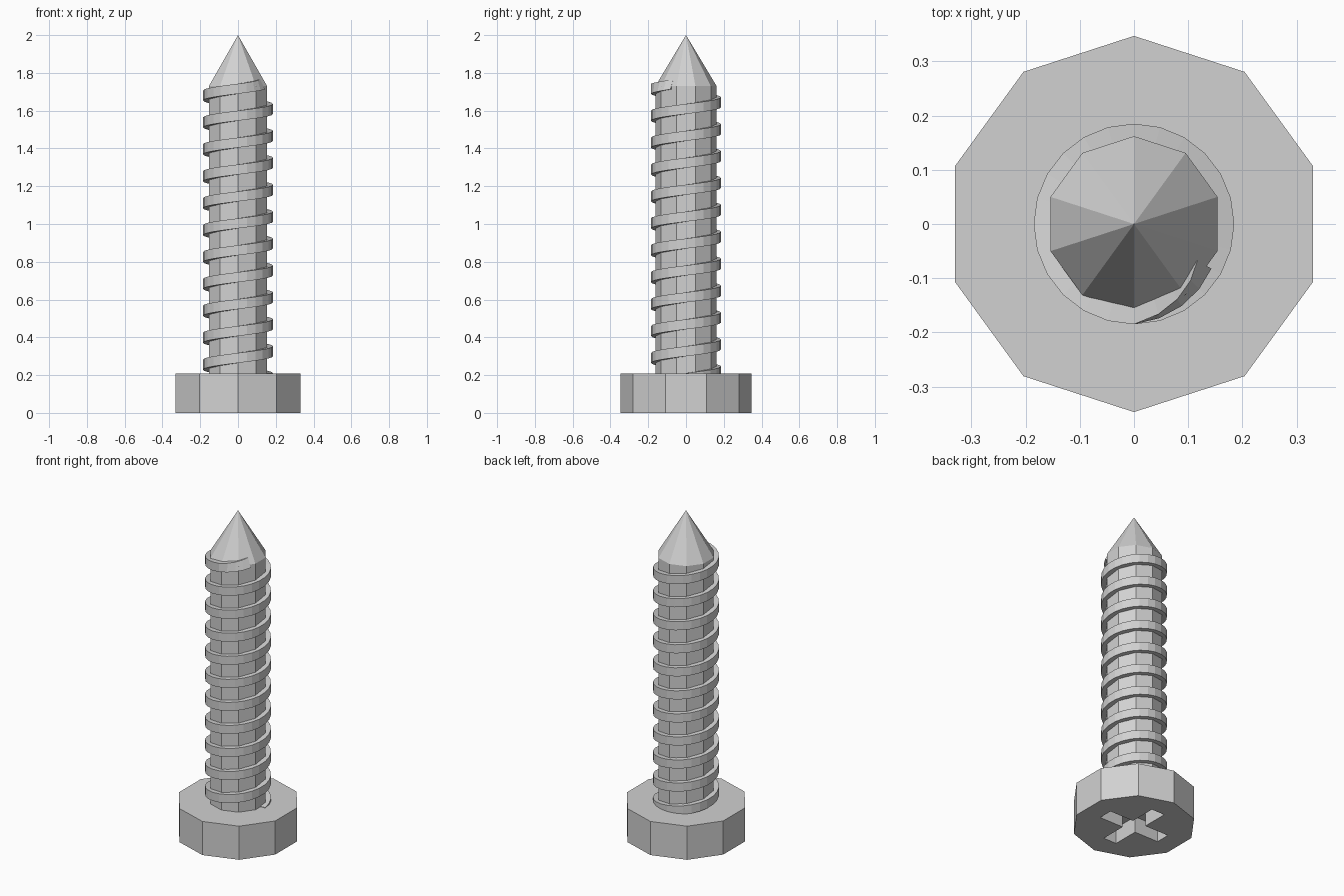
import bpy
import bmesh
from math import cos, sin, pi, radians

cube = bpy.data.objects.get("Cube")
if cube:
    bpy.data.objects.remove(cube, do_unlink=True)

steel = bpy.data.materials.new("light_grey_steel")
steel.use_nodes = True
colour = (0.64, 0.64, 0.64, 1)
steel.diffuse_color = colour
steel.node_tree.nodes["Principled BSDF"].inputs["Base Color"].default_value = colour

SIDES = 10
HEAD_R, HEAD_H = 0.347, 0.208
SHAFT_R, SHAFT_TOP, TIP = 0.162, 1.73, 2.0


def finish(name, bm):
    bmesh.ops.recalc_face_normals(bm, faces=bm.faces)
    mesh = bpy.data.meshes.new(name)
    bm.to_mesh(mesh)
    bm.free()
    mesh.materials.append(steel)
    obj = bpy.data.objects.new(name, mesh)
    bpy.context.collection.objects.link(obj)
    return obj


def ring(bm, radius, z):
    angles = [pi / 2 + 2 * pi * i / SIDES for i in range(SIDES)]
    return [bm.verts.new((radius * cos(a), radius * sin(a), z)) for a in angles]


def bridge(bm, low, high):
    n = len(low)
    for i in range(n):
        j = (i + 1) % n
        bm.faces.new((low[i], low[j], high[j], high[i]))


# Ten-sided head
bm = bmesh.new()
low, high = ring(bm, HEAD_R, 0), ring(bm, HEAD_R, HEAD_H)
bridge(bm, low, high)
bm.faces.new(low)
bm.faces.new(high)
head = finish("head", bm)

# Cross-shaped driver recess, cut into the underside of the head
ARM, HALF, DEPTH = 0.21, 0.045, 0.1
bm = bmesh.new()
outline = []
for k in range(4):
    c, s = round(cos(k * pi / 2)), round(sin(k * pi / 2))
    for x, y in ((ARM, -HALF), (ARM, HALF), (HALF, HALF)):
        outline.append((x * c - y * s, x * s + y * c))
low = [bm.verts.new((x, y, -0.05)) for x, y in outline]
high = [bm.verts.new((x, y, DEPTH)) for x, y in outline]
bridge(bm, low, high)
bm.faces.new(low)
bm.faces.new(high)
cutter = finish("recess_cutter", bm)
cutter.hide_render = True
cut = head.modifiers.new("recess", "BOOLEAN")
cut.operation = "DIFFERENCE"
cut.solver = "EXACT"
cut.object = cutter
bpy.context.view_layer.objects.active = head
bpy.ops.object.modifier_apply(modifier=cut.name)
bpy.data.objects.remove(cutter, do_unlink=True)

# Ten-sided shaft with a pointed tip
bm = bmesh.new()
low, high = ring(bm, SHAFT_R, HEAD_H), ring(bm, SHAFT_R, SHAFT_TOP)
bridge(bm, low, high)
bm.faces.new(low)
tip = bm.verts.new((0, 0, TIP))
for i in range(SIDES):
    bm.faces.new((high[i], high[(i + 1) % SIDES], tip))
finish("shaft", bm)

# Right-handed square thread, fading into the tip at its end
PITCH, THICK, OUTER, INNER = 0.1425, 0.053, 0.185, 0.125
END, STEP = 3930, 15
bm = bmesh.new()
previous = None
for degrees in range(0, END + 1, STEP):
    a = radians(degrees)
    z = 0.184 + PITCH * degrees / 360
    fade = max(0, (degrees - END + 60) / 60)
    section = ((INNER, -THICK / 2), (OUTER - 0.02 * fade, -THICK / 2),
               (OUTER - 0.05 * fade, THICK / 2), (INNER, THICK / 2))
    loop = [bm.verts.new((r * cos(a), r * sin(a), z + h)) for r, h in section]
    if previous:
        bridge(bm, previous, loop)
    else:
        bm.faces.new(loop)
    previous = loop
bm.faces.new(previous)
finish("thread", bm)
